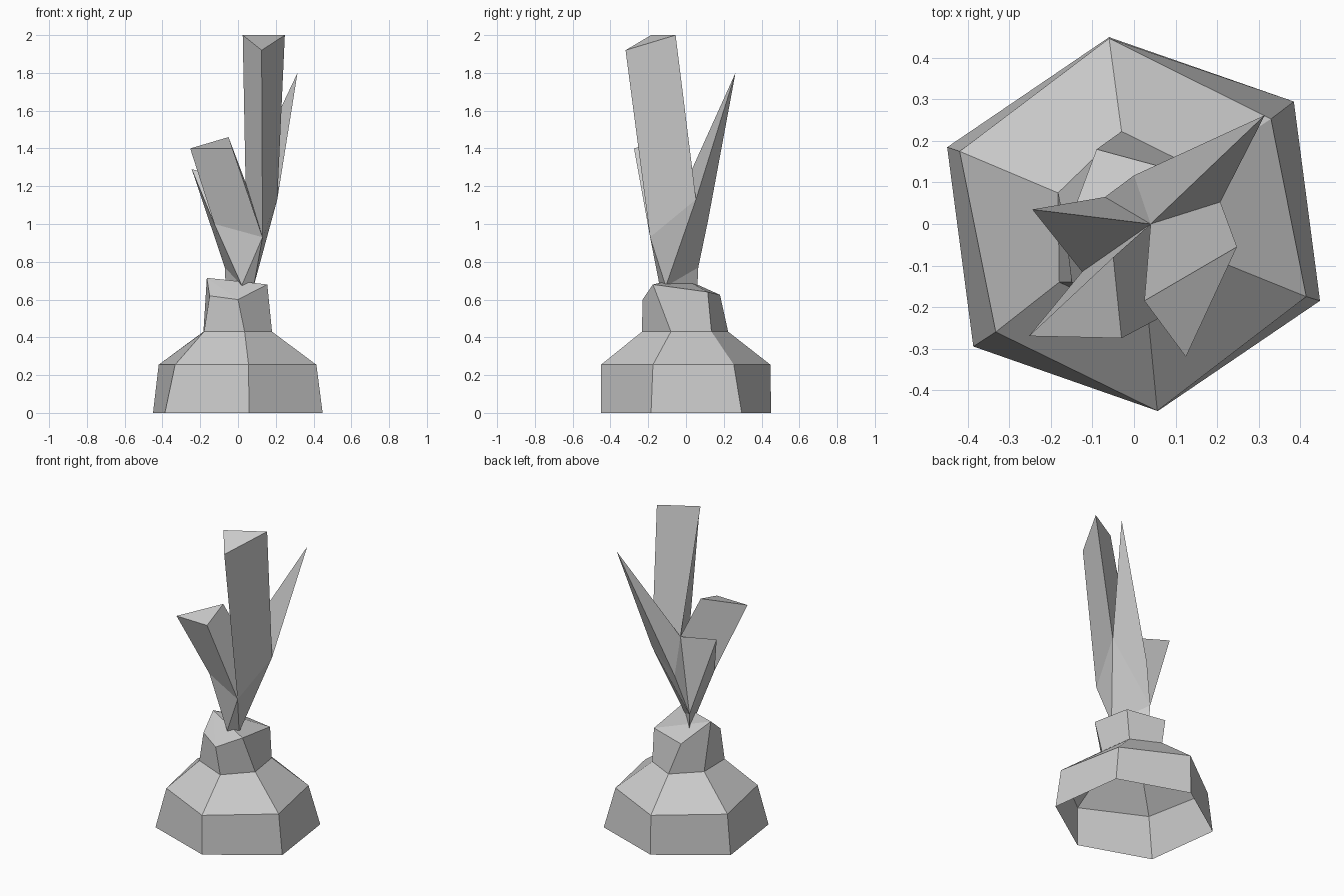
import bpy
import bmesh
from mathutils import Vector

cube = bpy.data.objects.get("Cube")
if cube:
    bpy.data.objects.remove(cube, do_unlink=True)

# Single stone grey
grey = bpy.data.materials.new("stone_grey")
grey.use_nodes = True
grey.diffuse_color = (0.6, 0.6, 0.6, 1)
grey.node_tree.nodes["Principled BSDF"].inputs["Base Color"].default_value = (0.6, 0.6, 0.6, 1)


def finish(name, bm):
    bmesh.ops.recalc_face_normals(bm, faces=bm.faces)
    mesh = bpy.data.meshes.new(name)
    bm.to_mesh(mesh)
    bm.free()
    mesh.materials.append(grey)
    obj = bpy.data.objects.new(name, mesh)
    bpy.context.collection.objects.link(obj)
    return obj


def bridge(bm, lower, upper):
    n = len(lower)
    for i in range(n):
        j = (i + 1) % n
        bm.faces.new((lower[i], lower[j], upper[j], upper[i]))


# Hollow hexagonal pedestal: foot, shoulder, waist, slanted neck
def build_pedestal():
    foot = [(-.45, .185), (-.387, -.295), (.058, -.45), (.448, -.185), (.385, .295), (-.06, .45)]
    shoulder = [(-.42, .175), (-.333, -.26), (.056, -.45), (.415, -.175), (.33, .253), (-.06, .447)]
    waist = [(-.183, .075), (-.18, -.14), (.035, -.233), (.18, -.08), (.148, .135), (-.03, .223)]
    neck = [(-.165, -.02, .715), (-.15, -.14, .62), (0, -.23, .60),
            (.155, -.175, .68), (.15, .115, .64), (-.09, .18, .625)]
    bm = bmesh.new()
    rings = [[bm.verts.new((x, y, z)) for x, y in ring]
             for ring, z in ((foot, 0), (shoulder, .255), (waist, .43))]
    rings.append([bm.verts.new(p) for p in neck])
    for lower, upper in zip(rings, rings[1:]):
        bridge(bm, lower, upper)
    top = rings[-1]
    for i in range(1, 5):
        bm.faces.new((top[0], top[i], top[i + 1]))
    finish("pedestal", bm)


# Corners shared by the shards where they meet
HUB = Vector((.04, 0, 1.22))
FRONT = Vector((.13, -.19, .93))
LEFT = Vector((.208, .053, 1.13))
BACK = Vector((0, .117, 1.02))
HEEL = Vector((-.07, .065, .77))
RIGHT = Vector((-.125, -.115, 1.0))


# Tapered root that holds the shards
def build_root():
    bm = bmesh.new()
    toe_a, toe_b = bm.verts.new((.02, -.14, .675)), bm.verts.new((.083, -.107, .67))
    heel_low = bm.verts.new((-.065, .06, .66))
    hub, front, left, back, heel, right = [
        bm.verts.new(p) for p in (HUB, FRONT, LEFT, BACK, HEEL, RIGHT)]
    for face in ((front, right, toe_a), (front, toe_a, toe_b), (front, toe_b, left),
                 (left, toe_b, heel), (left, heel, back), (toe_b, heel_low, heel),
                 (right, heel, toe_a), (heel, heel_low, toe_a), (hub, back, heel),
                 (toe_a, heel_low, toe_b)):
        bm.faces.new(face)
    finish("shard_root", bm)


# Shards: three-sided prisms with a cut top, or points with one tip
def build_shard(name, base, tip):
    bm = bmesh.new()
    low = [bm.verts.new(p) for p in base]
    high = [bm.verts.new(p) for p in tip]
    if len(high) == 1:
        for i in range(3):
            bm.faces.new((low[i], low[(i + 1) % 3], high[0]))
    else:
        bridge(bm, low, high)
        bm.faces.new(high)
    finish(name, bm)


build_pedestal()
build_root()
build_shard("tall_shard", (HUB, FRONT, LEFT), ((.025, -.185, 2), (.125, -.32, 1.92), (.248, -.055, 2)))
build_shard("short_shard", (HUB, RIGHT, FRONT), ((-.05, -.08, 1.46), (-.253, -.27, 1.4), (-.03, -.275, 1.4)))
build_shard("small_point", (HUB, HEEL, RIGHT), ((-.245, .035, 1.29),))
build_shard("back_point", (HUB, LEFT, BACK), ((.315, .262, 1.8),))
